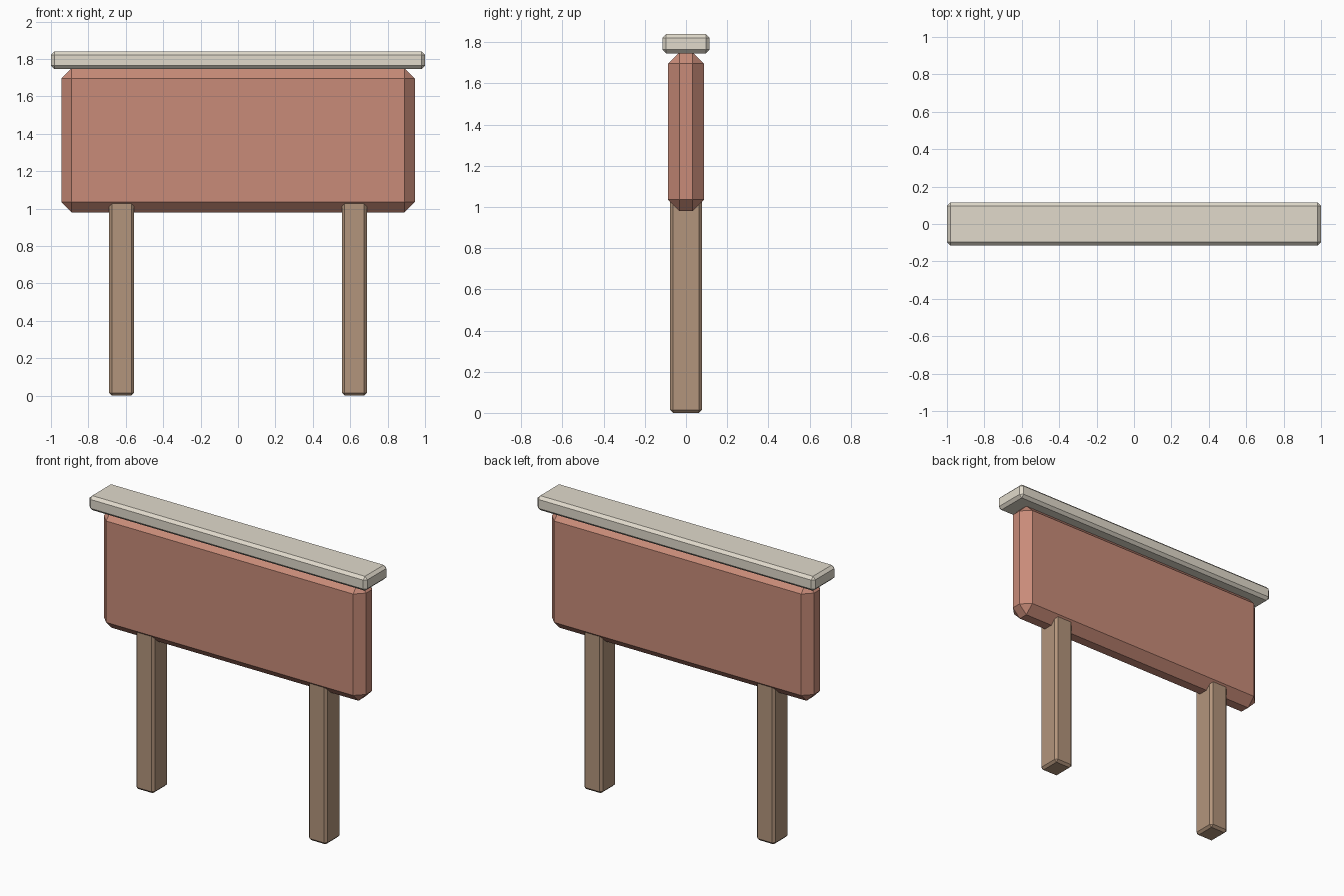
import bpy

if "Cube" in bpy.data.objects:
    bpy.data.objects.remove(bpy.data.objects["Cube"])


def material(name, rgb):
    mat = bpy.data.materials.new(name)
    mat.diffuse_color = (*rgb, 1)
    mat.use_nodes = True
    mat.node_tree.nodes["Principled BSDF"].inputs["Base Color"].default_value = mat.diffuse_color
    return mat


def chamfered_box(name, x, y, z, bevel, mat):
    """Box spanning the (min, max) ranges with single-segment chamfers."""
    spans = (x, y, z)
    bpy.ops.mesh.primitive_cube_add(size=1, location=[(a + b) / 2 for a, b in spans])
    obj = bpy.context.object
    obj.name = name
    obj.scale = [b - a for a, b in spans]
    bpy.ops.object.transform_apply(location=False, rotation=False, scale=True)
    mod = obj.modifiers.new("Chamfer", 'BEVEL')
    mod.width = bevel
    mod.segments = 1
    obj.data.materials.append(mat)
    return obj


red = material("red_paint", (0.58, 0.26, 0.19))
wood = material("wood", (0.45, 0.30, 0.20))
cream = material("cream", (0.75, 0.70, 0.60))

# Sign board with wide chamfers
chamfered_box("board", (-0.945, 0.945), (-0.087, 0.087), (0.98, 1.752), 0.056, red)

# Cap rail along the top
chamfered_box("cap", (-1, 1), (-0.115, 0.115), (1.746, 1.84), 0.018, cream)

# Two posts, their tops embedded in the board
for side, label in ((-1, "left"), (1, "right")):
    cx = side * 0.622
    chamfered_box(f"{label}_post", (cx - 0.067, cx + 0.067), (-0.077, 0.077),
                  (0, 1.08), 0.015, wood)
